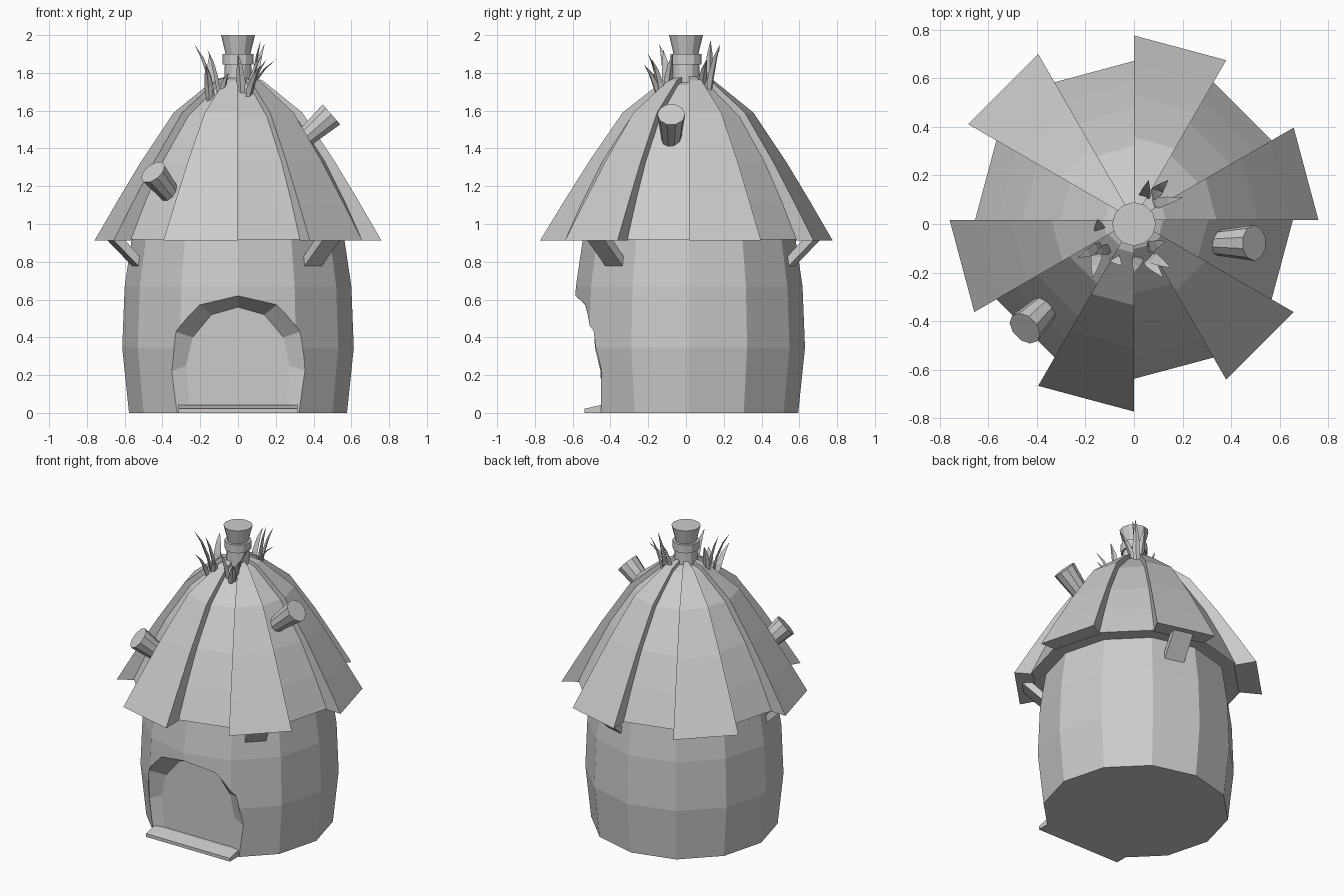
import bpy, bmesh
from math import sin, cos, radians
from mathutils import Vector, Matrix

if "Cube" in bpy.data.objects:
    bpy.data.objects.remove(bpy.data.objects["Cube"])

CY = 0.017  # small offset of walls and roof in y


def make(name, verts, faces):
    me = bpy.data.meshes.new(name)
    me.from_pydata([tuple(v) for v in verts], [], faces)
    bm = bmesh.new()
    bm.from_mesh(me)
    bmesh.ops.recalc_face_normals(bm, faces=bm.faces)
    bm.to_mesh(me)
    bm.free()
    ob = bpy.data.objects.new(name, me)
    bpy.context.collection.objects.link(ob)
    return ob


def loft(name, loops):
    """Skin equal-length loops and close both ends."""
    n = len(loops[0])
    faces = [(k*n+i, k*n+(i+1) % n, (k+1)*n+(i+1) % n, (k+1)*n+i)
             for k in range(len(loops)-1) for i in range(n)]
    faces += [tuple(range(n)), tuple(range((len(loops)-1)*n, len(loops)*n))]
    return make(name, [v for l in loops for v in l], faces)


def polar(r, deg, z, cy=0.0):
    return Vector((r*cos(radians(deg)), r*sin(radians(deg)) + cy, z))


def lathe(name, prof, n=12, cy=0.0):
    return loft(name, [[polar(r, 360*i/n, z, cy) for i in range(n)] for r, z in prof])


# Barrel-shaped wall
wall = lathe("wall", [(.577, 0), (.613, .345), (.6, .67), (.56, .94)], cy=CY)

# Doorway recess: inner panel outline, opening edge on the wall, then outwards
inner = [(-.25, -.05), (-.275, .25), (-.24, .4), (-.14, .52), (0, .56),
         (.14, .52), (.24, .4), (.275, .25), (.25, -.05)]
edge = [(-.32, -.45, -.05), (-.35, -.45, .22), (-.33, -.49, .43), (-.21, -.54, .575),
        (0, -.585, .62), (.21, -.54, .575), (.33, -.49, .43), (.36, -.45, .22), (.32, -.45, -.05)]
cutter = loft("doorway_cutter", [[(x, -.43, z) for x, z in inner], edge,
                                 [(x, -.85, z) for x, y, z in edge]])
cutter.hide_render = True
cutter.hide_viewport = True
mod = wall.modifiers.new("doorway", 'BOOLEAN')
mod.operation = 'DIFFERENCE'
mod.solver = 'EXACT'
mod.object = cutter

# Sill
sill = [(-.4, 0), (-.537, 0), (-.537, .022), (-.45, .042), (-.4, .042)]
loft("door_sill", [[(x, y, z) for y, z in sill] for x in (-.315, .315)])

# Roof: low thatch all round, raised overlapping panels on every other sector
low = [(.655, .918), (.565, 1.12), (.46, 1.33), (.305, 1.57), (.12, 1.735), (.05, 1.76)]
high = [(.76, .912), (.645, 1.11), (.51, 1.335), (.34, 1.59), (.13, 1.76), (.05, 1.785)]
lathe("roof", low, cy=CY)
for k in range(6):
    a = 60*k
    grow = .03 if k in (2, 4) else 0
    loops = []
    for i, ((r0, z0), (r1, z1)) in enumerate(zip(low, high)):
        r1 += grow*(5-i)/5
        loops.append([polar(r0-.01, a, z0-.005, CY), polar(r1, a, z1, CY),
                      polar(r1, a+30, z1, CY), polar(r0-.01, a+30, z0-.005, CY)])
    loft(f"roof_panel_{k}", loops)

# Slanted brackets under three raised panels
for k, a in enumerate((-45, 75, 195)):
    t = Vector((-sin(radians(a)), cos(radians(a)), 0))*.065
    sec = [(.53, .80), (.555, .77), (.70, .915), (.66, .94)]
    loft(f"eave_bracket_{k}", [[polar(r, a, z, CY) + s*t for r, z in sec] for s in (-1, 1)])

# Top chimney
lathe("chimney", [(.075, 1.66), (.07, 1.845), (.083, 1.845), (.083, 1.9),
                  (.066, 1.9), (.09, 2.0)])


# Flared side pipes
def pipe(name, tip, heading):
    d = Vector((cos(radians(heading))*.75, sin(radians(heading))*.75, .66)).normalized()
    rot = d.to_track_quat('Z', 'Y').to_matrix()
    loft(name, [[Vector(tip) - d*back + rot @ polar(r, 36*i, 0) for i in range(10)]
                for back, r in ((.24, .048), (0, .074))])


pipe("side_pipe_right", (.495, -.078, 1.58), 0)
pipe("side_pipe_left", (-.45, -.43, 1.275), 225)


# Curved grass blades round the chimney
def blade(name, base, tip, w=.024):
    b, e = Vector(base), Vector(tip)
    c = b.lerp(e, .2)
    c.z = b.z + (e.z-b.z)*.6
    out = Vector((e.x-b.x, e.y-b.y, 0)).normalized()
    side = Vector((-out.y, out.x, 0))
    loops = []
    for t, s in ((0, .7), (.35, 1), (.7, .65), (1, .03)):
        p = b*(1-t)**2 + c*2*t*(1-t) + e*t*t
        loops.append([p - side*w*s, p + out*w*s*.6, p + side*w*s])
    loft(name, loops)


blades = [((-.14, -.03, 1.69), (-.15, .02, 1.90)), ((-.13, -.09, 1.67), (-.23, -.14, 1.95)),
          ((-.15, -.11, 1.65), (-.17, -.22, 1.84)), ((-.10, -.10, 1.69), (-.16, -.12, 1.92)),
          ((-.09, -.13, 1.67), (-.05, -.17, 1.80)), ((.02, -.13, 1.66), (0, -.20, 1.90)),
          ((.06, -.13, 1.66), (.15, -.18, 1.87)), ((.05, -.14, 1.65), (.12, -.22, 1.84)),
          ((.05, -.10, 1.69), (.13, -.07, 1.90)), ((.04, .10, 1.69), (.06, .18, 1.93)),
          ((.08, .12, 1.68), (.14, .18, 1.95)), ((.06, .08, 1.69), (.20, .11, 1.87)),
          ((.07, .12, 1.68), (.12, .13, 1.97))]
for i, (b, e) in enumerate(blades):
    blade(f"grass_blade_{i}", b, e)
